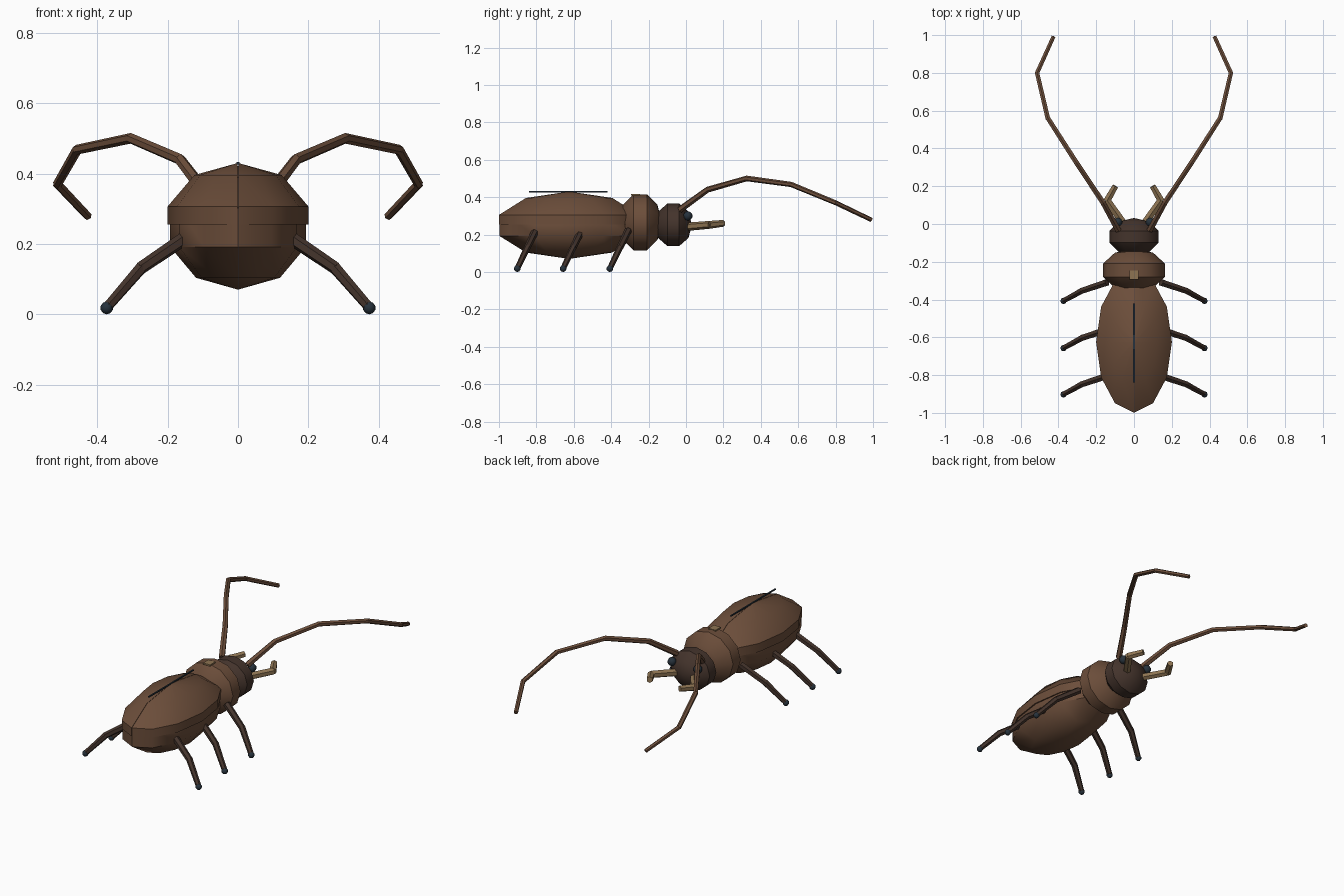
import bpy, bmesh, math
from mathutils import Vector, Matrix

if "Cube" in bpy.data.objects:
    bpy.data.objects.remove(bpy.data.objects["Cube"])


def mat(name, rgb):
    m = bpy.data.materials.new(name)
    m.diffuse_color = (*rgb, 1)
    m.use_nodes = True
    m.node_tree.nodes["Principled BSDF"].inputs["Base Color"].default_value = m.diffuse_color
    return m


BROWN = mat("shell brown", (0.150, 0.076, 0.043))
DARK = mat("dark brown", (0.058, 0.034, 0.025))
TAN = mat("horn tan", (0.270, 0.175, 0.085))
BLUE = mat("blue black", (0.020, 0.032, 0.045))


def finish(bm, name, material, smooth=None):
    bmesh.ops.recalc_face_normals(bm, faces=bm.faces)
    me = bpy.data.meshes.new(name)
    bm.to_mesh(me)
    bm.free()
    me.materials.append(material)
    ob = bpy.data.objects.new(name, me)
    bpy.context.collection.objects.link(ob)
    if smooth:
        bpy.ops.object.select_all(action='DESELECT')
        ob.select_set(True)
        bpy.context.view_layer.objects.active = ob
        bpy.ops.object.shade_smooth_by_angle(angle=math.radians(smooth))
    return ob


def ball_mesh(center, radii, pole_y=False, seg=12, rings=5):
    bm = bmesh.new()
    bmesh.ops.create_uvsphere(bm, u_segments=seg, v_segments=rings, radius=1)
    rot = Matrix.Rotation(math.radians(-90), 4, 'X') if pole_y else Matrix()
    m = Matrix.Translation(center) @ Matrix.Diagonal((*radii, 1)) @ rot
    bmesh.ops.transform(bm, matrix=m, verts=bm.verts)
    return bm


def cut(bm, co, no):
    # Remove everything on the positive side of the plane and cap the hole
    geom = bm.verts[:] + bm.edges[:] + bm.faces[:]
    r = bmesh.ops.bisect_plane(bm, geom=geom, plane_co=co, plane_no=no, clear_outer=True)
    edges = [e for e in r['geom_cut'] if isinstance(e, bmesh.types.BMEdge)]
    bmesh.ops.holes_fill(bm, edges=edges)


def tube(name, pts, radii, material, sides=6):
    # Jointed limb: one tapered prism per segment
    bm = bmesh.new()
    pts = [Vector(p) for p in pts]
    for a, b, ra, rb in zip(pts, pts[1:], radii, radii[1:]):
        d = b - a
        m = Matrix.Translation((a + b) / 2) @ d.to_track_quat('Z', 'Y').to_matrix().to_4x4()
        bmesh.ops.create_cone(bm, cap_ends=True, segments=sides, radius1=ra, radius2=rb,
                              depth=d.length + 0.006, matrix=m)
    return finish(bm, name, material)


def box(name, center, size, material):
    bm = bmesh.new()
    bmesh.ops.create_cube(bm, size=1, matrix=Matrix.Translation(center) @ Matrix.Diagonal((*size, 1)))
    return finish(bm, name, material)


# Body
finish(ball_mesh((0, -0.625, 0.246), (0.203, 0.390, 0.176)), "abdomen", BROWN, 40)
finish(ball_mesh((0, -0.245, 0.265), (0.172, 0.115, 0.158), True), "thorax", BROWN, 40)
finish(ball_mesh((0, -0.068, 0.252), (0.137, 0.100, 0.120), True), "head", DARK, 40)

# Plate on the thorax and seam between the wing cases
box("thorax_plate", (0, -0.27, 0.413), (0.045, 0.05, 0.009), TAN)
box("wing_seam", (0, -0.63, 0.429), (0.008, 0.42, 0.006), BLUE)

for s, side in ((-1, "left"), (1, "right")):
    def mir(*pts):
        return [(s * x, y, z) for x, y, z in pts]

    # Wing case: half of the upper shell
    bm = ball_mesh((0, -0.625, 0.25), (0.211, 0.394, 0.180))
    cut(bm, (0, 0, 0.255), (0, 0, -1))
    cut(bm, (s * 0.001, 0, 0), (-s, 0, 0))
    finish(bm, "wing_case_" + side, BROWN, 40)

    # Eye, antenna and mandible
    finish(ball_mesh((s * 0.085, 0.01, 0.30), (0.025,) * 3, seg=8, rings=5),
           "eye_" + side, BLUE, 40)
    tube("antenna_" + side,
         mir((0.085, -0.03, 0.335), (0.165, 0.115, 0.44), (0.305, 0.325, 0.50),
             (0.457, 0.562, 0.468), (0.513, 0.80, 0.37), (0.428, 0.988, 0.28)),
         (0.018, 0.016, 0.015, 0.014, 0.013, 0.012), BROWN)
    tube("mandible_" + side,
         mir((0.06, 0.01, 0.242), (0.142, 0.125, 0.252), (0.10, 0.198, 0.26)),
         (0.022, 0.021, 0.018), TAN)

    # Three legs with dark feet
    for part, y in (("front", -0.31), ("middle", -0.56), ("back", -0.805)):
        tube(f"{part}_leg_{side}",
             mir((0.145, y, 0.22), (0.275, y - 0.043, 0.132), (0.372, y - 0.096, 0.02)),
             (0.020, 0.018, 0.015), DARK)
        finish(ball_mesh((s * 0.373, y - 0.097, 0.018), (0.018,) * 3, seg=8, rings=5),
               f"{part}_foot_{side}", BLUE, 40)
